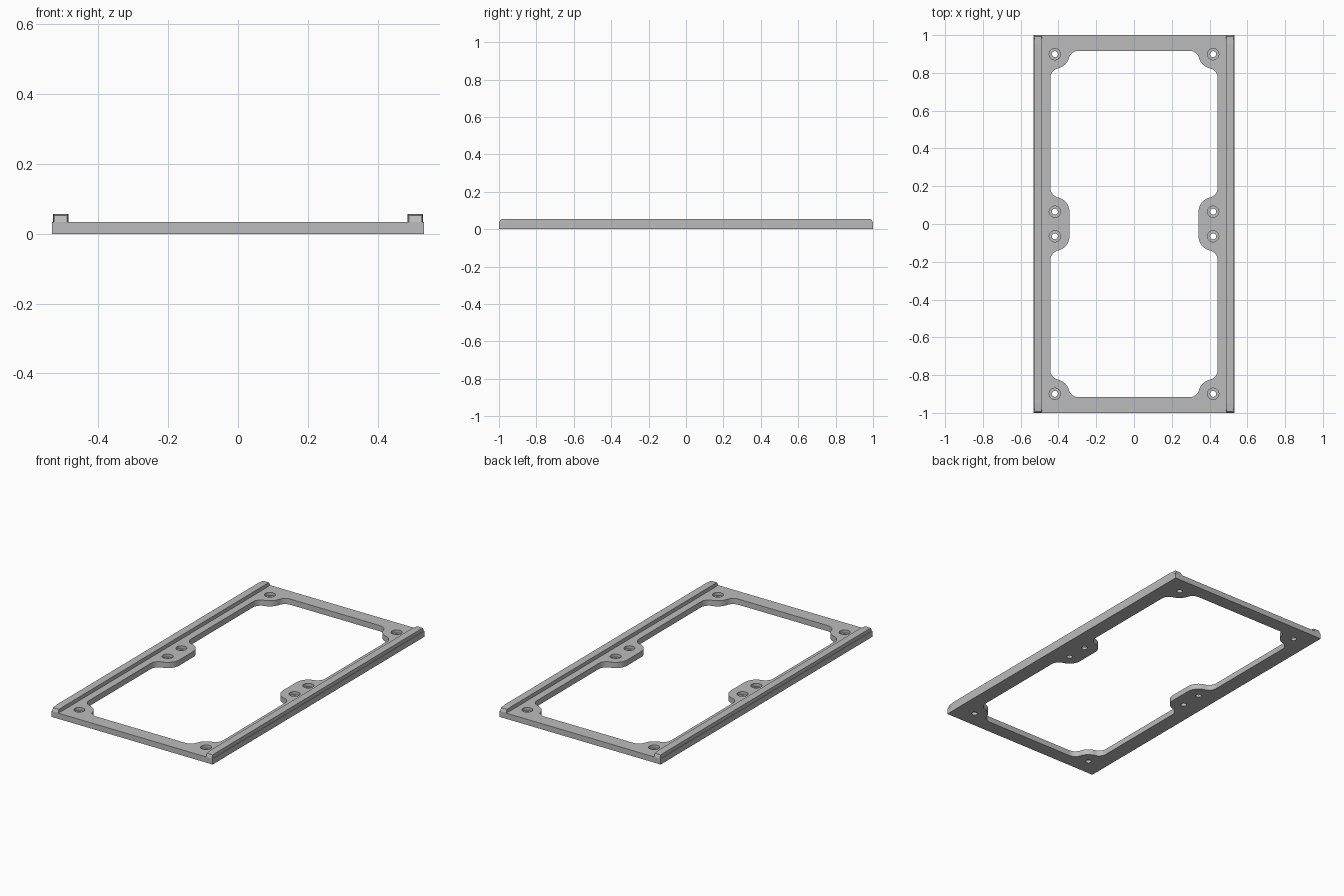
import bpy, bmesh
from math import sqrt, atan2, cos, sin, pi

if "Cube" in bpy.data.objects:
    bpy.data.objects.remove(bpy.data.objects["Cube"])

HALF_X, HALF_Y, PLATE_T = 0.533, 1.0, 0.034
HOLE_X, CORNER_Y, TAB_Y = 0.419, 0.899, 0.065
BOSS_R, FILLET_R = 0.077, 0.052
OPEN_X, OPEN_Y = 0.443, 0.917

grey = bpy.data.materials.new("light grey")
grey.use_nodes = True
grey.diffuse_color = (0.5, 0.5, 0.5, 1)
grey.node_tree.nodes["Principled BSDF"].inputs["Base Color"].default_value = (0.5, 0.5, 0.5, 1)


def finish(bm, name):
    bmesh.ops.recalc_face_normals(bm, faces=bm.faces)
    mesh = bpy.data.meshes.new(name)
    bm.to_mesh(mesh)
    bm.free()
    mesh.materials.append(grey)
    obj = bpy.data.objects.new(name, mesh)
    bpy.context.collection.objects.link(obj)
    return obj


def prism(bm, points, z0, z1):
    face = bm.faces.new([bm.verts.new((x, y, z0)) for x, y in points])
    top = bmesh.ops.extrude_face_region(bm, geom=[face])["geom"]
    verts = [v for v in top if isinstance(v, bmesh.types.BMVert)]
    bmesh.ops.translate(bm, verts=verts, vec=(0, 0, z1 - z0))


def arc(c, r, a0, a1, n=8):
    # shortest sweep between two angles
    d = (a1 - a0 + pi) % (2 * pi) - pi
    return [(c[0] + r * cos(a0 + d * i / n), c[1] + r * sin(a0 + d * i / n))
            for i in range(n + 1)]


def angle(a, b):
    return atan2(b[1] - a[1], b[0] - a[0])


# Opening outline: bosses around the holes, blended into the straight sides
tab, corner = (HOLE_X, TAB_Y), (HOLE_X, CORNER_Y)
reach = BOSS_R + FILLET_R
side_x, top_y = OPEN_X - FILLET_R, OPEN_Y - FILLET_R
side_off = sqrt(reach ** 2 - (HOLE_X - side_x) ** 2)
f_tab = (side_x, TAB_Y + side_off)
f_side = (side_x, CORNER_Y - side_off)
f_top = (HOLE_X - sqrt(reach ** 2 - (CORNER_Y - top_y) ** 2), top_y)
quarter = (arc(tab, BOSS_R, pi, angle(tab, f_tab), 12)
           + arc(f_tab, FILLET_R, angle(f_tab, tab), 0)[1:]
           + arc(f_side, FILLET_R, 0, angle(f_side, corner))
           + arc(corner, BOSS_R, angle(corner, f_side), angle(corner, f_top))[1:]
           + arc(f_top, FILLET_R, angle(f_top, corner), pi / 2)[1:])
half = quarter + [(-x, y) for x, y in reversed(quarter)]
outline = half + [(x, -y) for x, y in reversed(half)]

# Flat frame plate
bm = bmesh.new()
prism(bm, [(-HALF_X, -HALF_Y), (HALF_X, -HALF_Y), (HALF_X, HALF_Y), (-HALF_X, HALF_Y)],
      0, PLATE_T)
plate = finish(bm, "frame_plate")


def circle(x, y, r, n=32):
    return [(x + r * cos(2 * pi * i / n), y + r * sin(2 * pi * i / n)) for i in range(n)]


# Cut the opening, the through holes and their counterbores
centres = [(sx * HOLE_X, sy * y) for sx in (-1, 1) for sy in (-1, 1)
           for y in (TAB_Y, CORNER_Y)]
cuts = [([outline], -0.1),
        ([circle(x, y, 0.016) for x, y in centres], -0.1),
        ([circle(x, y, 0.03) for x, y in centres], 0.016)]
for shapes, z0 in cuts:
    bm = bmesh.new()
    for shape in shapes:
        prism(bm, shape, z0, 0.1)
    cutter = finish(bm, "cutter")
    cutter.hide_render = True
    mod = plate.modifiers.new("cut", "BOOLEAN")
    mod.operation, mod.solver, mod.object = "DIFFERENCE", "EXACT", cutter
    bpy.context.view_layer.objects.active = plate
    bpy.ops.object.modifier_apply(modifier=mod.name)
    bpy.data.objects.remove(cutter)

# Raised side rails with slightly tapered lead-in ends
RAIL_IN, RAIL_OUT, RAIL_TOP, TAPER = 0.486, 0.53, 0.056, 0.003
for name, side in (("left_rail", 1), ("right_rail", -1)):
    bm = bmesh.new()
    rings = []
    for y, inset, lean in ((-1, TAPER, 0.008), (-0.95, 0, 0), (0.95, 0, 0), (1, TAPER, -0.008)):
        a, b, top = RAIL_IN + inset, RAIL_OUT - inset, RAIL_TOP - inset
        rings.append([bm.verts.new((side * x, yy, z)) for x, yy, z in (
            (a, y, PLATE_T), (b, y, PLATE_T), (b, y + lean, top), (a, y + lean, top))])
    for r, s in zip(rings, rings[1:]):
        for i in range(4):
            j = (i + 1) % 4
            bm.faces.new((r[i], r[j], s[j], s[i]))
    bm.faces.new(rings[0])
    bm.faces.new(rings[-1])
    finish(bm, name)

# Smooth the rounded walls, keep edges crisp
bpy.ops.object.select_all(action="DESELECT")
plate.select_set(True)
bpy.context.view_layer.objects.active = plate
bpy.ops.object.shade_smooth_by_angle()
